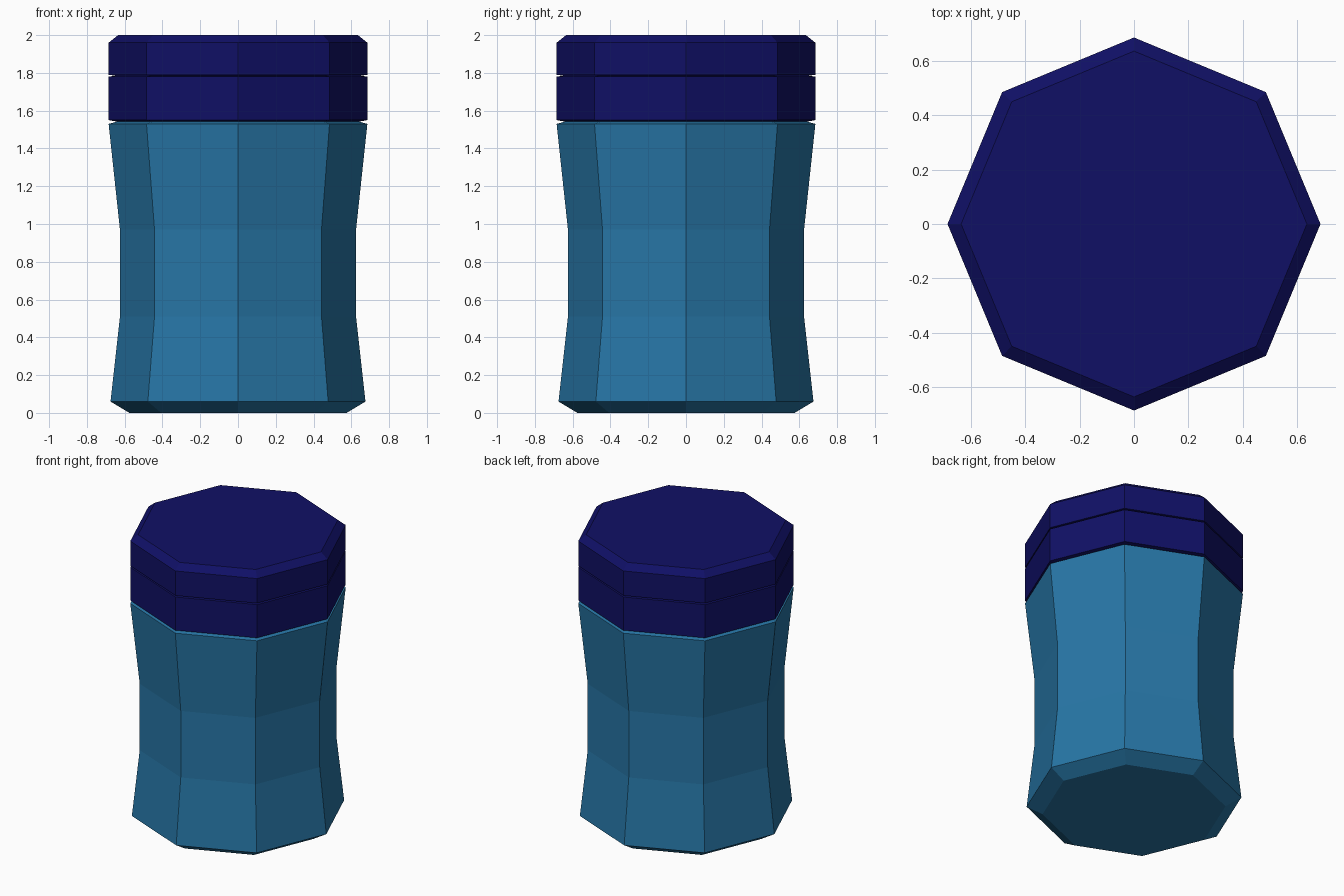
import bpy
import bmesh
from math import cos, sin, pi

SIDES = 8

default = bpy.data.objects.get("Cube")
if default:
    bpy.data.objects.remove(default, do_unlink=True)


def make_material(name, rgb):
    mat = bpy.data.materials.new(name)
    mat.use_nodes = True
    colour = (*rgb, 1.0)
    mat.diffuse_color = colour
    mat.node_tree.nodes["Principled BSDF"].inputs["Base Color"].default_value = colour
    return mat


def lathe(name, profile, mat):
    """Closed eight-sided solid from (radius, height) pairs, bottom to top."""
    bm = bmesh.new()
    rings = []
    for radius, z in profile:
        angles = [2 * pi * i / SIDES for i in range(SIDES)]
        rings.append([bm.verts.new((radius * cos(a), radius * sin(a), z)) for a in angles])
    for low, high in zip(rings, rings[1:]):
        for i in range(SIDES):
            j = (i + 1) % SIDES
            bm.faces.new((low[i], low[j], high[j], high[i]))
    bm.faces.new(rings[0][::-1])
    bm.faces.new(rings[-1])
    bmesh.ops.recalc_face_normals(bm, faces=bm.faces)
    mesh = bpy.data.meshes.new(name)
    bm.to_mesh(mesh)
    bm.free()
    mesh.materials.append(mat)
    obj = bpy.data.objects.new(name, mesh)
    bpy.context.collection.objects.link(obj)
    return obj


jar_blue = make_material("jar blue", (0.02, 0.18, 0.38))
lid_navy = make_material("lid navy", (0.005, 0.005, 0.13))

# Waisted body with a chamfered foot and a sloped shoulder
lathe("jar_body", [(0.575, 0), (0.675, 0.06), (0.625, 0.51), (0.625, 0.97),
                   (0.685, 1.53), (0.63, 1.545)], jar_blue)

# Lid with a thin groove round the middle and a chamfered top edge
lathe("lid", [(0.63, 1.54), (0.685, 1.55), (0.685, 1.78), (0.65, 1.785),
              (0.685, 1.79), (0.685, 1.96), (0.635, 2.0)], lid_navy)
